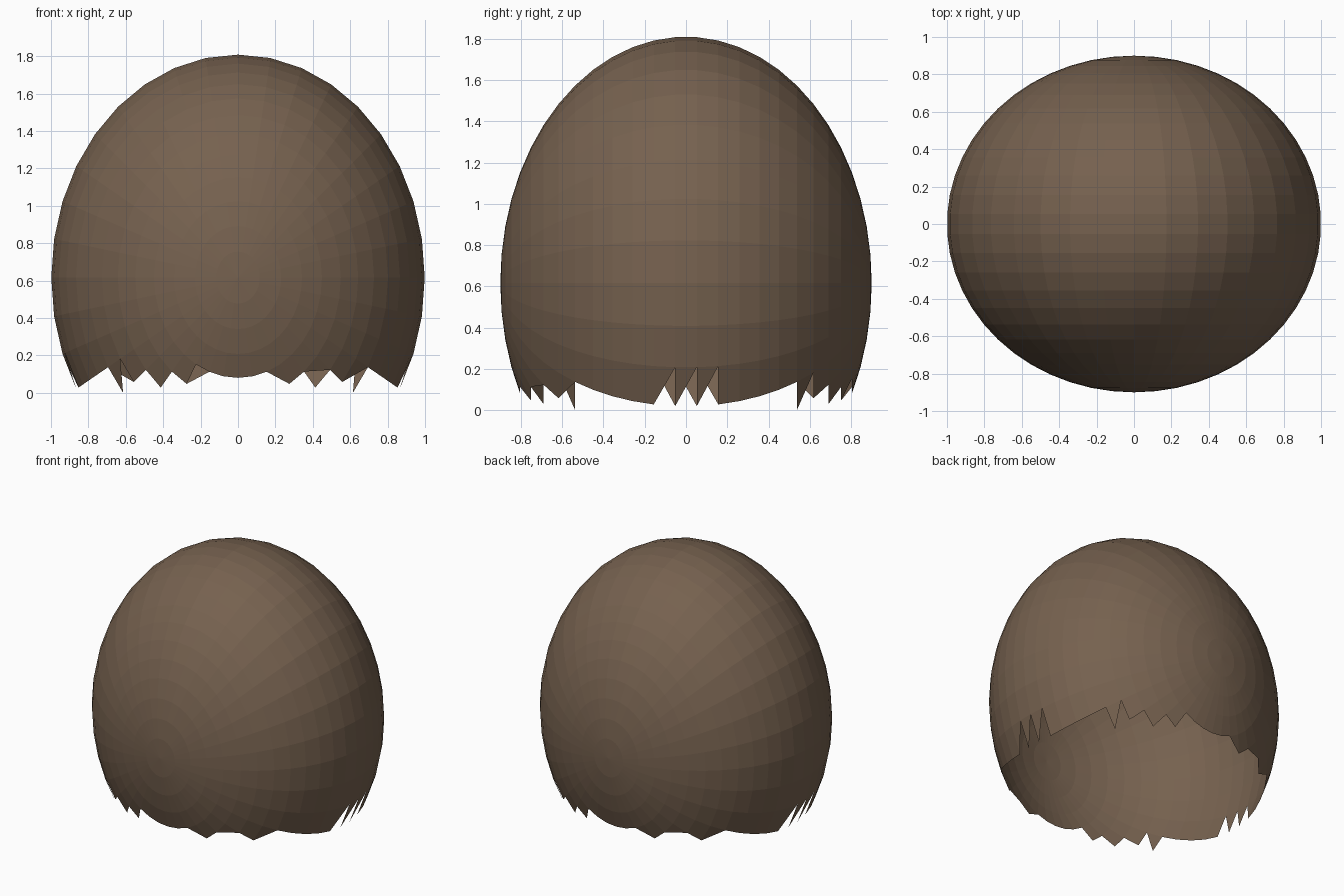
import bpy
import bmesh
from math import sin, cos, pi
from mathutils import Vector

cube = bpy.data.objects.get("Cube")
if cube:
    bpy.data.objects.remove(cube)

RADII = Vector((1.0, 0.9, 1.194))
CENTRE_Z = 0.616
BANDS = 27      # bands from the front pole to the back pole
QUARTER = 9     # steps from the horizon to straight down

# How far each band reaches below the horizon, front to back, on one side.
# A "t" adds a pointed half-quad tooth under the band.
HEM = "9 9 9 9 6t 4t 4 3t 3 3 3 3 2t 2t 2t 3 3 3 3 3t 4 5 6 9 9 9 9".split()


def shell_point(ring, step, side):
    """Point on the ellipsoid; side -1 is the half turn of side +1."""
    lat = pi * ring / BANDS - pi / 2
    drop = step / QUARTER * pi / 2
    return Vector((side * RADII.x * cos(lat) * cos(drop),
                   side * RADII.y * sin(lat),
                   CENTRE_Z - RADII.z * cos(lat) * sin(drop)))


def add_face(bm, corners, side):
    """Face from (ring, step) corners, merging those at the poles."""
    points = []
    for ring, step in corners:
        p = shell_point(ring, step, side)
        if all((p - q).length > 1e-5 for q in points):
            points.append(p)
    bm.faces.new([bm.verts.new(p) for p in points])


# Open shell with a ragged hem
bm = bmesh.new()
for side in (1, -1):
    for r, reach in enumerate(HEM):
        low = int(reach[0])
        for k in range(-QUARTER, low):
            add_face(bm, [(r, k), (r, k + 1), (r + 1, k + 1), (r + 1, k)], side)
        if reach.endswith("t"):
            add_face(bm, [(r, low), (r, low + 1), (r + 1, low)], side)
bmesh.ops.remove_doubles(bm, verts=bm.verts, dist=1e-4)

mesh = bpy.data.meshes.new("ragged_shell")
bm.to_mesh(mesh)
bm.free()
shell = bpy.data.objects.new("ragged_shell", mesh)
bpy.context.collection.objects.link(shell)

# Single brown colour
brown = bpy.data.materials.new("warm_brown")
brown.use_nodes = True
colour = (0.18, 0.12, 0.078, 1.0)
brown.diffuse_color = colour
brown.node_tree.nodes["Principled BSDF"].inputs["Base Color"].default_value = colour
mesh.materials.append(brown)
